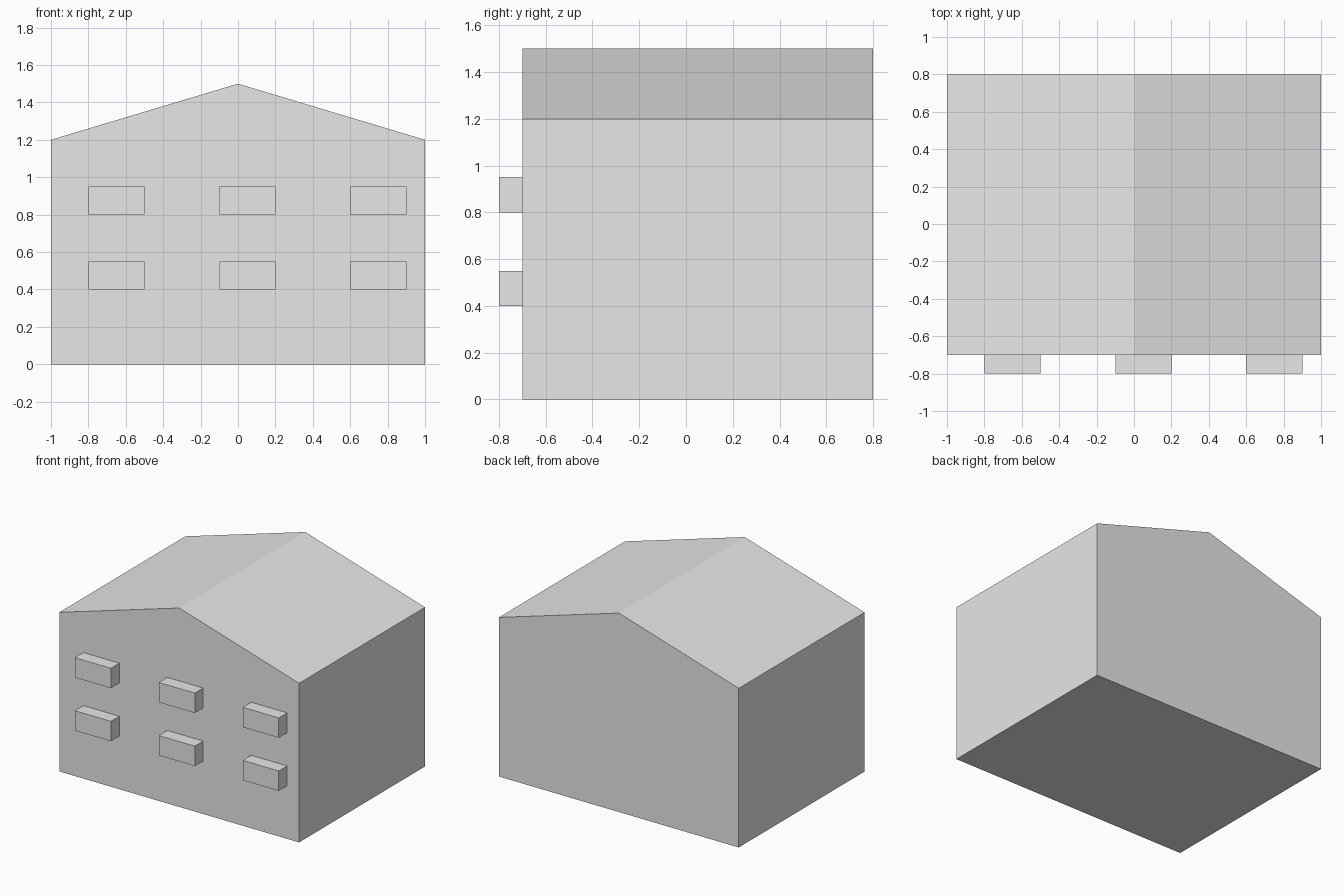
import bpy
import bmesh

if "Cube" in bpy.data.objects:
    bpy.data.objects.remove(bpy.data.objects["Cube"])

grey = bpy.data.materials.new("plain grey")
grey.diffuse_color = (0.8, 0.8, 0.8, 1.0)
grey.use_nodes = True
grey.node_tree.nodes["Principled BSDF"].inputs["Base Color"].default_value = grey.diffuse_color


def extrude_profile(name, profile, y_front, y_back):
    """Solid made by sweeping an (x, z) outline from front to back."""
    bm = bmesh.new()
    face = bm.faces.new([bm.verts.new((x, y_front, z)) for x, z in profile])
    swept = bmesh.ops.extrude_face_region(bm, geom=[face], use_keep_orig=True)
    moved = [g for g in swept["geom"] if isinstance(g, bmesh.types.BMVert)]
    bmesh.ops.translate(bm, verts=moved, vec=(0, y_back - y_front, 0))
    bmesh.ops.recalc_face_normals(bm, faces=bm.faces)
    mesh = bpy.data.meshes.new(name)
    bm.to_mesh(mesh)
    bm.free()
    mesh.materials.append(grey)
    obj = bpy.data.objects.new(name, mesh)
    bpy.context.collection.objects.link(obj)
    return obj


# House body with a low gabled roof
extrude_profile("house_body",
                [(-1, 0), (1, 0), (1, 1.2), (0, 1.5), (-1, 1.2)], -0.7, 0.8)

# Two rows of three window boxes on the front wall
for row, z in (("lower", 0.4), ("upper", 0.8)):
    for side, x in (("left", -0.8), ("middle", -0.1), ("right", 0.6)):
        extrude_profile(f"{row}_{side}_window_box",
                        [(x, z), (x + 0.3, z), (x + 0.3, z + 0.15), (x, z + 0.15)],
                        -0.8, -0.7)
